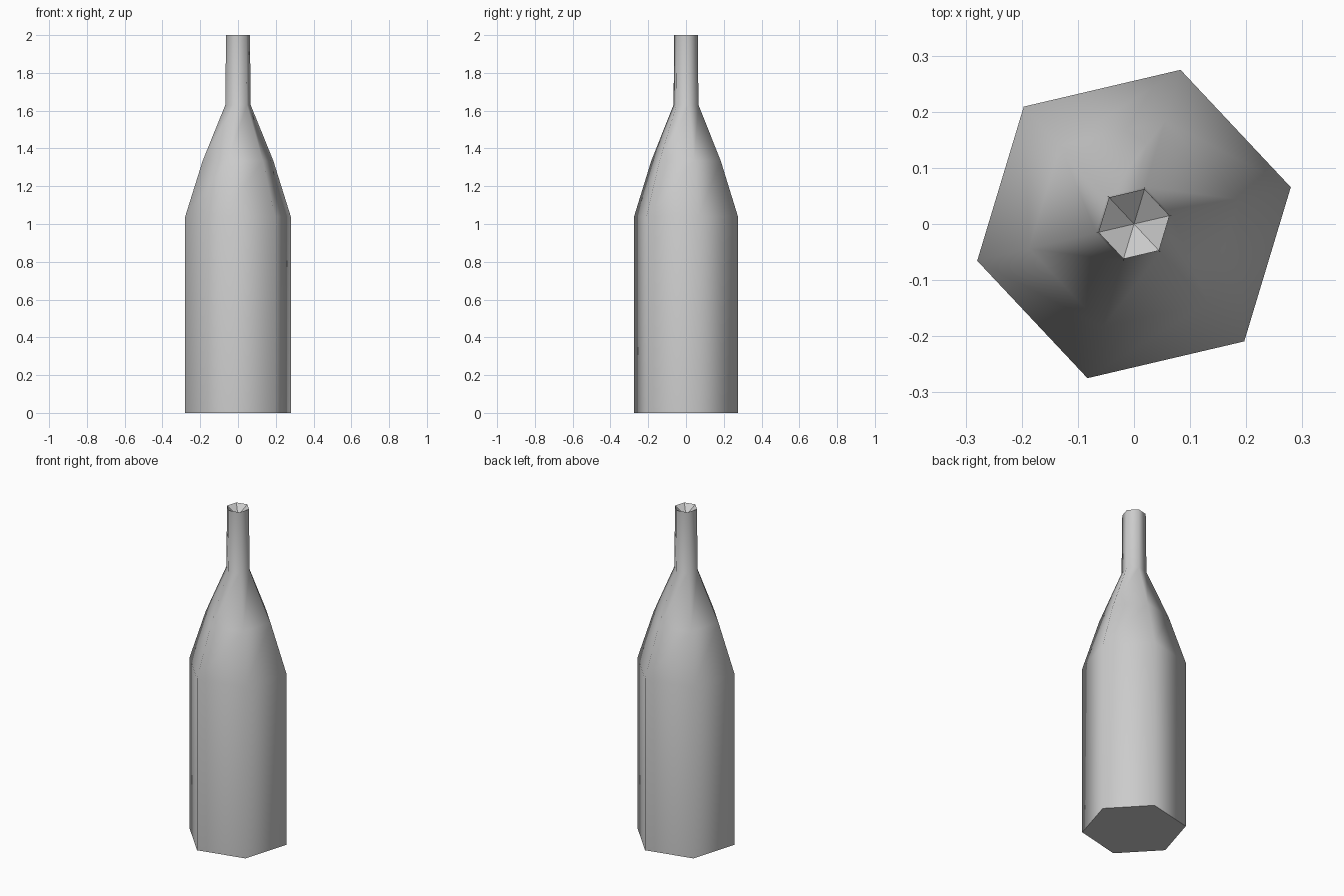
import bpy, bmesh, math

if "Cube" in bpy.data.objects:
    bpy.data.objects.remove(bpy.data.objects["Cube"], do_unlink=True)

SIDES = 6
TURN = math.radians(13.2)
PROFILE = [(0.287, 0), (0.287, 1.04), (0.192, 1.335), (0.069, 1.63), (0.065, 2)]
MOUTH_DEPTH = 0.05

grey = bpy.data.materials.new("light_grey")
grey.use_nodes = True
colour = (0.6, 0.6, 0.6, 1)
grey.diffuse_color = colour
grey.node_tree.nodes["Principled BSDF"].inputs["Base Color"].default_value = colour

bm = bmesh.new()


def ring(radius, z):
    angles = [TURN + math.tau * i / SIDES for i in range(SIDES)]
    return [bm.verts.new((radius * math.cos(a), radius * math.sin(a), z)) for a in angles]


# Body, shoulder and neck: smooth walls between the rings
rings = [ring(r, z) for r, z in PROFILE]
for low, high in zip(rings, rings[1:]):
    for i in range(SIDES):
        j = (i + 1) % SIDES
        bm.faces.new((low[i], low[j], high[j], high[i])).smooth = True

# Flat base and sunken, faceted mouth
caps = [bm.faces.new(rings[0][::-1])]
rim = rings[-1]
centre = bm.verts.new((0, 0, PROFILE[-1][1] - MOUTH_DEPTH))
for i in range(SIDES):
    caps.append(bm.faces.new((rim[i], rim[(i + 1) % SIDES], centre)))
for face in caps:
    for edge in face.edges:
        edge.smooth = False

mesh = bpy.data.meshes.new("bottle")
bm.to_mesh(mesh)
bm.free()
mesh.materials.append(grey)
bottle = bpy.data.objects.new("bottle", mesh)
bpy.context.collection.objects.link(bottle)
